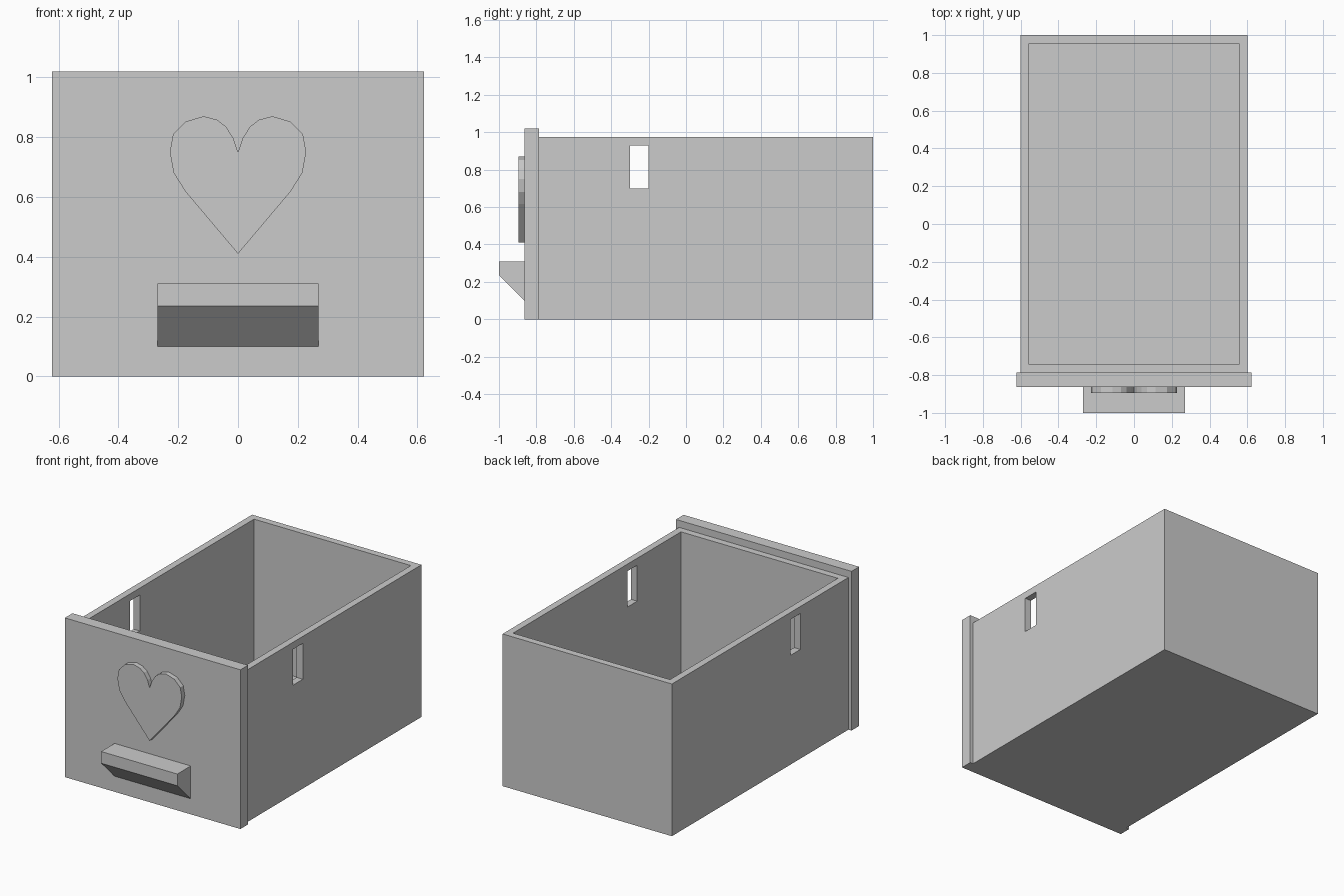
import bpy
import bmesh
from mathutils import Vector

cube = bpy.data.objects.get("Cube")
if cube:
    bpy.data.objects.remove(cube, do_unlink=True)

# One plain grey for the whole model
grey = bpy.data.materials.new("light_grey")
grey.use_nodes = True
GREY = (0.6, 0.6, 0.6, 1)
grey.diffuse_color = GREY
grey.node_tree.nodes["Principled BSDF"].inputs["Base Color"].default_value = GREY


def prism(name, outline, offset):
    """Extrude a flat outline along the offset vector into a closed solid."""
    bm = bmesh.new()
    face = bm.faces.new([bm.verts.new(p) for p in outline])
    extruded = bmesh.ops.extrude_face_region(bm, geom=[face])["geom"]
    verts = [g for g in extruded if isinstance(g, bmesh.types.BMVert)]
    bmesh.ops.translate(bm, vec=Vector(offset), verts=verts)
    bmesh.ops.recalc_face_normals(bm, faces=bm.faces)
    mesh = bpy.data.meshes.new(name)
    bm.to_mesh(mesh)
    bm.free()
    mesh.materials.append(grey)
    obj = bpy.data.objects.new(name, mesh)
    bpy.context.collection.objects.link(obj)
    return obj


def box(name, x, y, z):
    """Box symmetric in x, with y and z given as ranges."""
    outline = [(-x, y[0], z[0]), (x, y[0], z[0]), (x, y[1], z[0]), (-x, y[1], z[0])]
    return prism(name, outline, (0, 0, z[1] - z[0]))


def cut(obj, cutter):
    """Subtract the cutter from the object and discard it."""
    cutter.hide_render = True
    mod = obj.modifiers.new("cut", 'BOOLEAN')
    mod.operation = 'DIFFERENCE'
    mod.solver = 'EXACT'
    mod.object = cutter
    bpy.context.view_layer.objects.active = obj
    bpy.ops.object.modifier_apply(modifier=mod.name)
    bpy.data.objects.remove(cutter, do_unlink=True)


# Open drawer box, hollowed out, with a slot through both side walls
FRONT, BACK, WALL = -0.787, 1.0, 0.044
drawer = box("drawer_box", 0.6, (FRONT, BACK), (0, 0.975))
cut(drawer, box("hollow", 0.6 - WALL, (FRONT + WALL, BACK - WALL), (WALL, 1.2)))
cut(drawer, box("side_slots", 0.8, (-0.30, -0.20), (0.70, 0.93)))

# Front panel, slightly wider and taller than the box
PANEL = -0.864
box("front_panel", 0.622, (PANEL, FRONT), (0, 1.02))

# Raised heart: right half outline, mirrored
half = [(0.015, 0.795), (0.04, 0.835), (0.07, 0.858), (0.115, 0.87), (0.175, 0.852),
        (0.217, 0.81), (0.228, 0.75), (0.215, 0.68), (0.175, 0.617)]
heart = [(0, 0.75)] + half + [(0, 0.41)] + [(-x, z) for x, z in reversed(half)]
prism("heart", [(x, PANEL, z) for x, z in heart], (0, -0.031, 0))

# Wedge-shaped pull handle
profile = [(PANEL, 0.10), (PANEL, 0.31), (-1, 0.31), (-1, 0.235)]
prism("handle", [(-0.27, y, z) for y, z in profile], (0.54, 0, 0))
